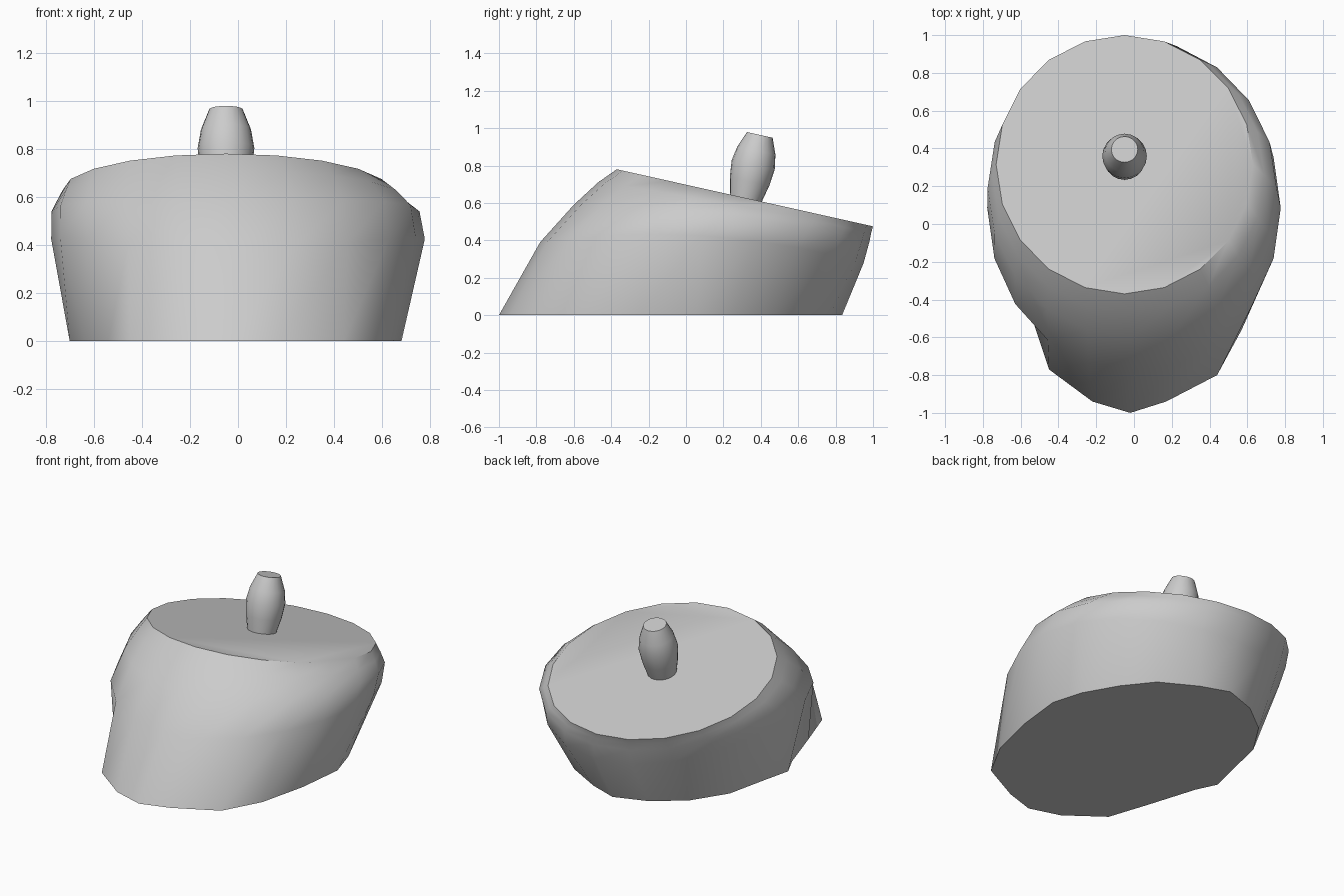
import bpy, bmesh, math
from mathutils import Vector

if "Cube" in bpy.data.objects:
    bpy.data.objects.remove(bpy.data.objects["Cube"])

N = 20


def loft(name, rings):
    """Skin a stack of closed rings, cap both ends, smooth by angle."""
    bm = bmesh.new()
    loops = [[bm.verts.new(p) for p in ring] for ring in rings]
    for a, b in zip(loops, loops[1:]):
        for i in range(N):
            j = (i + 1) % N
            bm.faces.new((a[i], a[j], b[j], b[i]))
    bm.faces.new(loops[0][::-1])
    bm.faces.new(loops[-1])
    bmesh.ops.recalc_face_normals(bm, faces=bm.faces[:])
    me = bpy.data.meshes.new(name)
    bm.to_mesh(me)
    bm.free()
    ob = bpy.data.objects.new(name, me)
    bpy.context.collection.objects.link(ob)
    bpy.ops.object.select_all(action='DESELECT')
    ob.select_set(True)
    bpy.context.view_layer.objects.active = ob
    bpy.ops.object.shade_smooth_by_angle(angle=math.radians(40))
    return ob


def oval(cx, cy, rx, ry, z_front, z_side, z_back):
    """Oval ring starting at the front; height blends front, side and back."""
    ring = []
    for k in range(N):
        a = k * 2 * math.pi / N
        s, c = math.sin(a), math.cos(a)
        mid = (z_front + z_back) / 2
        z = mid + (z_front - z_back) / 2 * c + (z_side - mid) * s * s
        ring.append((cx + rx * s, cy - ry * c, z))
    return ring


# body: irregular foot outline rising to a tilted round top
foot = [(-.02, -1), (.17, -.94), (.44, -.80), (.57, -.56), (.645, -.25),
        (.68, .06), (.62, .26), (.50, .47), (.36, .645), (.133, .77),
        (-.05, .835), (-.263, .76), (-.454, .613), (-.595, .395), (-.655, .126),
        (-.70, -.06), (-.638, -.19), (-.54, -.50), (-.45, -.77), (-.22, -.94)]
loft("body", [
    [(x, y, 0) for x, y in foot],
    oval(0, .085, .777, .865, .39, .425, .28),
    oval(-.01, .19, .765, .79, .59, .54, .39),
    oval(-.03, .26, .72, .73, .71, .59, .44),
    oval(-.05, .315, .68, .685, .78, .6275, .475),
])

# knob: barrel-shaped peg standing square to the tilted top
axis = Vector((0, .2175, .976)).normalized()
side = Vector((1, 0, 0))
up = axis.cross(side)
base = Vector((-.05, .32, .627))
profile = [(-.03, .083), (0, .088), (.09, .108), (.18, .118), (.26, .104), (.345, .07)]
loft("knob", [
    [base + axis * h + r * (side * math.cos(k * 2 * math.pi / N) + up * math.sin(k * 2 * math.pi / N))
     for k in range(N)]
    for h, r in profile
])
